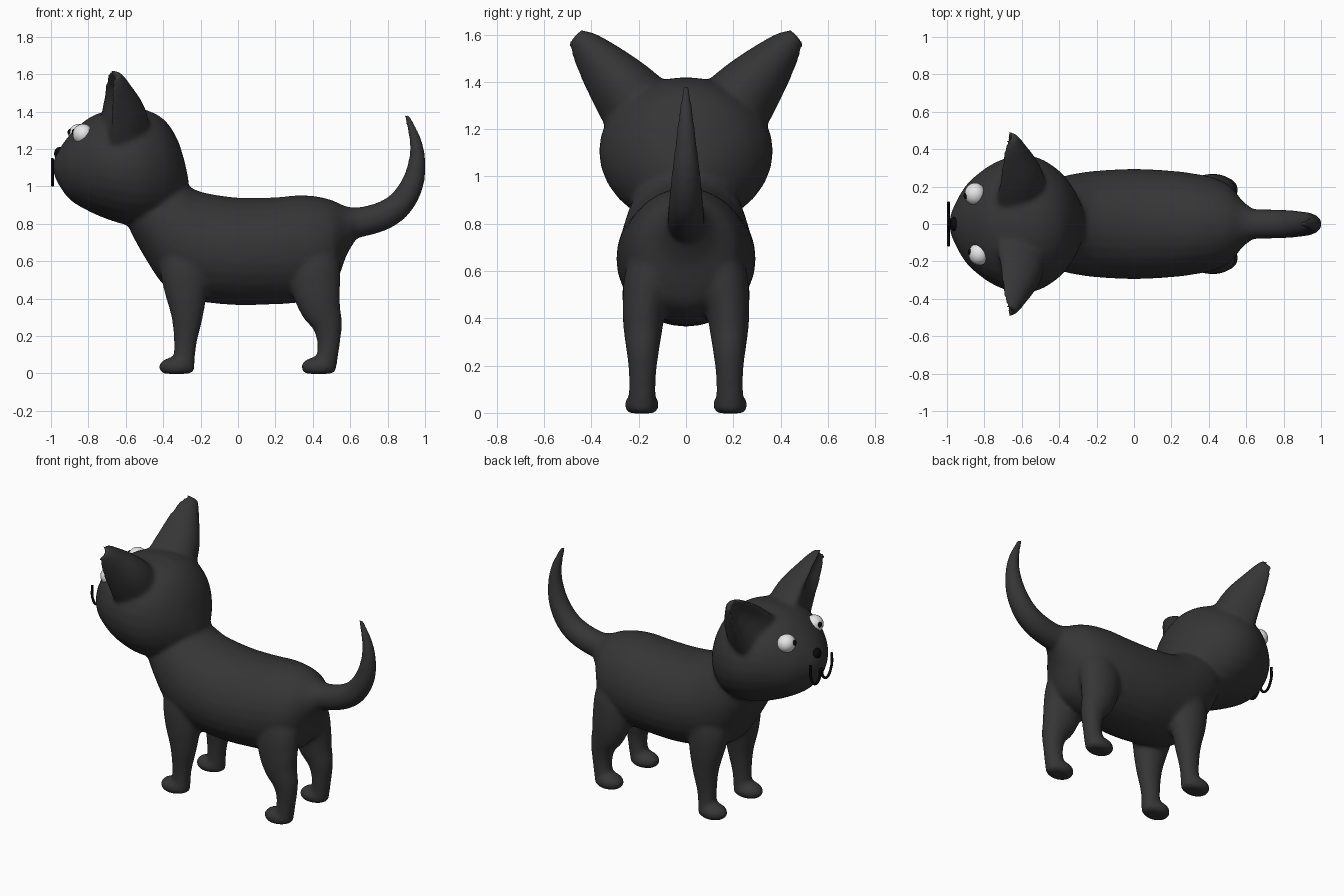
import bpy, bmesh, math
from mathutils import Vector, Matrix

cube = bpy.data.objects.get("Cube")
if cube:
    bpy.data.objects.remove(cube)


def material(name, value):
    m = bpy.data.materials.new(name)
    m.use_nodes = True
    color = (value, value, value, 1)
    m.diffuse_color = color
    shader = m.node_tree.nodes["Principled BSDF"]
    shader.inputs["Base Color"].default_value = color
    shader.inputs["Roughness"].default_value = 0.7
    return m


fur = material("charcoal fur", 0.036)
white = material("eye white", 0.8)
black = material("black", 0.003)


def finish(bm, name, mat):
    bmesh.ops.recalc_face_normals(bm, faces=bm.faces)
    for f in bm.faces:
        f.smooth = True
    mesh = bpy.data.meshes.new(name)
    bm.to_mesh(mesh)
    bm.free()
    mesh.materials.append(mat)
    obj = bpy.data.objects.new(name, mesh)
    bpy.context.collection.objects.link(obj)
    return obj


def refine(stations, steps=4):
    """Smooth spline through stations of centre and two radii."""
    s = [stations[0]] + stations + [stations[-1]]
    out = []
    for i in range(1, len(s) - 2):
        for k in range(steps):
            t = k / steps
            out.append([0.5 * (2 * b + (c - a) * t + (2 * a - 5 * b + 4 * c - d) * t * t
                               + (3 * b - a - 3 * c + d) * t ** 3)
                        for a, b, c, d in zip(*s[i - 1:i + 3])])
    return out + [list(stations[-1])]


def loft(bm, stations, side=(0, 1, 0), axis=None, hollow=False, n=28):
    """Skin rings of (x, y, z, radius along side, other radius)."""
    pts = refine(stations)
    last = len(pts) - 1
    rings = []
    for i, p in enumerate(pts):
        c = Vector(p[:3])
        t = Vector(axis) if axis else Vector(pts[min(i + 1, last)][:3]) - Vector(pts[max(i - 1, 0)][:3])
        t.normalize()
        u = Vector(side)
        u = (u - t * u.dot(t)).normalized()
        v = t.cross(u)
        cup = min(1, 2 * i / last)
        ring = []
        for k in range(n):
            a = math.tau * k / n
            cu, cv = math.cos(a), math.sin(a)
            if hollow and cu < 0:
                cu = cup * 0.8 * cu * cu + 0.45 * cu
            ring.append(bm.verts.new(c + u * cu * p[3] + v * cv * p[4]))
        rings.append(ring)
    for r, q in zip(rings, rings[1:]):
        for k in range(n):
            bm.faces.new((r[k], r[(k + 1) % n], q[(k + 1) % n], q[k]))
    bm.faces.new(rings[0])
    bm.faces.new(rings[-1])


def upright(bm, profile):
    """Skin vertical rings of (x, bottom, top, half width)."""
    loft(bm, [(x, 0, (lo + hi) / 2, w, (hi - lo) / 2) for x, lo, hi, w in profile], axis=(1, 0, 0))


def ball(bm, center, radii):
    mat = Matrix.Translation(center) @ Matrix.Diagonal((*radii, 1))
    return bmesh.ops.create_uvsphere(bm, u_segments=24, v_segments=16, radius=1, matrix=mat)["verts"]


bm = bmesh.new()

# Torso from chest to tail root
upright(bm, [
    (-.59, .8, 1.05, .1), (-.56, .73, 1.08, .17), (-.48, .59, 1.09, .22), (-.4, .475, 1.07, .25),
    (-.3, .405, 1.025, .272), (-.2, .383, .972, .285), (0, .365, .94, .295), (.2, .37, .942, .285),
    (.32, .378, .953, .27), (.42, .4, .947, .25), (.5, .45, .928, .215), (.54, .52, .91, .175),
    (.58, .63, .893, .125), (.63, .715, .886, .085)])

# Head
upright(bm, [
    (-.985, 1.07, 1.14, .03), (-.965, 1.02, 1.185, .09), (-.9, .93, 1.275, .205),
    (-.8, .868, 1.365, .295), (-.7, .825, 1.405, .348), (-.6, .795, 1.42, .368),
    (-.5, .785, 1.412, .35), (-.4, .81, 1.362, .285), (-.33, .86, 1.265, .2),
    (-.29, .92, 1.15, .12), (-.265, .96, 1.04, .05)])

# Tail
loft(bm, [(x, 0, z, r, r) for x, z, r in [
    (.5, .81, .075), (.57, .805, .083), (.66, .81, .08), (.78, .845, .077), (.87, .91, .071),
    (.935, 1.02, .06), (.958, 1.15, .044), (.945, 1.26, .031), (.9, 1.385, .014)]])

for s in (-1, 1):
    # Ears, cupped towards the front and outside
    loft(bm, [(x, s * y, z, ru, rv) for x, y, z, ru, rv in [
        (-.665, .18, 1.26, .2, .17), (-.675, .28, 1.38, .185, .14), (-.685, .375, 1.49, .135, .1),
        (-.682, .432, 1.555, .095, .07), (-.675, .475, 1.598, .055, .036)]],
        side=(1, -.25 * s, 0), hollow=True)
    # Front legs
    loft(bm, [(x, s * y, z, ry, rx) for x, y, z, ry, rx in [
        (-.29, .11, .72, .1, .13), (-.285, .155, .58, .108, .135), (-.278, .176, .45, .093, .118),
        (-.272, .182, .3, .074, .084), (-.283, .183, .15, .056, .06), (-.29, .186, .01, .058, .057)]])
    # Hind legs
    loft(bm, [(x, s * y, z, ry, rx) for x, y, z, ry, rx in [
        (.4, .1, .74, .09, .12), (.405, .15, .58, .108, .14), (.418, .176, .45, .093, .13),
        (.442, .182, .35, .082, .11), (.477, .183, .26, .069, .081), (.484, .184, .15, .057, .06),
        (.465, .186, .01, .058, .057)]])
    # Paws with flat soles
    for x in (-.33, .43):
        for v in ball(bm, (x, s * .187, .035), (.094, .074, .054)):
            v.co.z = max(v.co.z, -.002)

# Fuse the fur parts into one soft skin
cat = finish(bm, "cat_body", fur)
remesh = cat.modifiers.new("fuse", 'REMESH')
remesh.mode = 'VOXEL'
remesh.voxel_size = 0.012
remesh.use_smooth_shade = True
soften = cat.modifiers.new("soften", 'SMOOTH')
soften.factor = 0.5
soften.iterations = 14

# Eyes and pupils
for side, s, x in (("left", 1, -.85), ("right", -1, -.828)):
    center = Vector((x, s * .16, 1.278))
    bm = bmesh.new()
    ball(bm, center, (.056, .06, .056))
    finish(bm, side + "_eye", white)
    bm = bmesh.new()
    ball(bm, center + Vector((-.049, -s * .01, .012)), (.012, .017, .018))
    finish(bm, side + "_pupil", black)

# Nose
bm = bmesh.new()
ball(bm, (-.955, 0, 1.175), (.028, .04, .035))
finish(bm, "nose", black)

# Mouth line
curve = bpy.data.curves.new("mouth", 'CURVE')
curve.dimensions = '3D'
curve.bevel_depth = 0.008
curve.use_fill_caps = True
half = [(.112, 1.15), (.105, 1.06), (.06, 1.008), (.018, 1.03)]
line = [(-y, z) for y, z in half] + [(0, 1.085)] + half[::-1]
spline = curve.splines.new('BEZIER')
spline.bezier_points.add(len(line) - 1)
for p, (y, z) in zip(spline.bezier_points, line):
    p.co = (-.992, y, z)
    p.handle_left_type = p.handle_right_type = 'AUTO'
curve.materials.append(black)
bpy.context.collection.objects.link(bpy.data.objects.new("mouth", curve))
